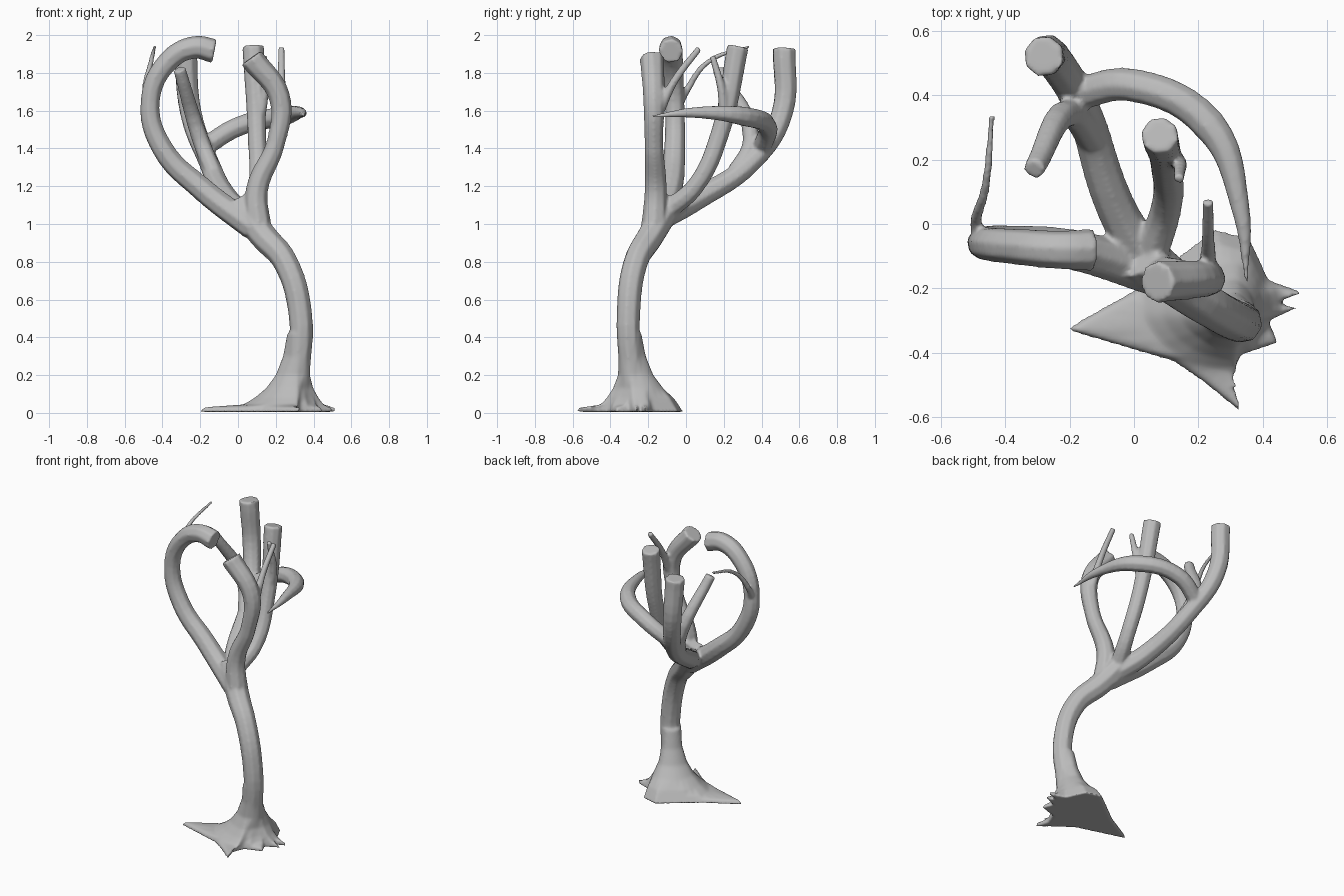
import bpy, bmesh, math
from mathutils import Vector

cube = bpy.data.objects.get("Cube")
if cube:
    bpy.data.objects.remove(cube, do_unlink=True)

bark = bpy.data.materials.new("grey_bark")
bark.use_nodes = True
grey = (0.5, 0.5, 0.5, 1)
bark.diffuse_color = grey
bark.node_tree.nodes["Principled BSDF"].inputs["Base Color"].default_value = grey


def limb(name, radii, *points):
    """Smooth tube through the points; radii are given at its start, middle and end."""
    start, middle, end = radii
    curve = bpy.data.curves.new(name, "CURVE")
    curve.dimensions = "3D"
    curve.bevel_depth = 1
    curve.bevel_resolution = 2
    curve.resolution_u = 6
    curve.use_fill_caps = True
    spline = curve.splines.new("BEZIER")
    last = len(points) - 1
    spline.bezier_points.add(last)
    for i, (knot, point) in enumerate(zip(spline.bezier_points, points)):
        along = 2 * i / last
        if along < 1:
            knot.radius = start + (middle - start) * along
        else:
            knot.radius = middle + (end - middle) * (along - 1)
        knot.co = point
        knot.handle_left_type = knot.handle_right_type = "AUTO"
    obj = bpy.data.objects.new(name, curve)
    bpy.context.collection.objects.link(obj)
    return obj


# Trunk
trunk = limb("trunk", (.062, .067, .082), (.32, -.29, .2), (.33, -.305, .52),
             (.25, -.265, .8), (.13, -.185, .94), (.01, -.09, 1.11))

# Front branch that bows outward into a ring, with its twig
ring_branch = limb("ring_branch", (.07, .052, .066), (.08, -.16, .98), (-.19, -.08, 1.185),
                   (-.4, -.06, 1.4), (-.465, -.06, 1.65), (-.37, -.07, 1.86),
                   (-.23, -.08, 1.935), (-.125, -.08, 1.915))
ring_twig = limb("ring_twig", (.025, .017, .01), (-.47, -.05, 1.6), (-.49, 0, 1.7),
                 (-.46, .12, 1.86), (-.44, .34, 1.94))

# Front branch that hooks back inward, with its twig
hook_branch = limb("hook_branch", (.07, .05, .066), (.11, -.17, .97), (.1, -.16, 1.18),
                   (.2, -.17, 1.43), (.22, -.17, 1.67), (.07, -.18, 1.88))
hook_twig = limb("hook_twig", (.03, .022, .018), (.23, -.15, 1.58), (.23, -.06, 1.76),
                 (.23, .07, 1.93))

# Upright middle branch with its twig
upright_branch = limb("upright_branch", (.055, .046, .06), (.05, -.1, 1.07), (.1, .05, 1.2),
                      (.1, .18, 1.48), (.08, .275, 1.94))
upright_twig = limb("upright_twig", (.03, .024, .017), (.12, .2, 1.58), (.14, .19, 1.7),
                    (.14, .14, 1.89))

# Back branch with its long sweeping arm and short inner branch
back_branch = limb("back_branch", (.07, .055, .064), (.05, -.14, 1.03), (-.06, .06, 1.135),
                   (-.16, .36, 1.34), (-.25, .51, 1.59), (-.28, .52, 1.93))
sweeping_arm = limb("sweeping_arm", (.052, .054, .007), (-.19, .4, 1.4), (0, .43, 1.515),
                    (.235, .305, 1.57), (.33, .05, 1.59), (.35, -.18, 1.57))
inner_branch = limb("inner_branch", (.048, .046, .034), (-.12, .25, 1.25), (-.2, .345, 1.45),
                    (-.31, .17, 1.82))

# Root flare: a spiky outline that narrows as it climbs into the trunk
outline = [(-.22, -.33), (.12, -.43), (.22, -.5), (.33, -.59), (.3, -.49),
           (.33, -.41), (.45, -.37), (.42, -.3), (.51, -.26), (.44, -.24), (.53, -.21),
           (.42, -.17), (.36, -.04), (.25, -.01), (.13, -.1), (0, -.2), (-.18, -.3)]
outline = [Vector(corner) for corner in outline]
foot, neck = Vector((.31, -.28)), Vector((.325, -.3))
top = .42
bm = bmesh.new()
rings = []
for z in (.005, .03, .045, .08, .13, .2, .3, top):
    limit = 1 if z < .04 else .055 + .33 * math.exp(-z / .12)
    middle = foot.lerp(neck, z / top)
    ring = []
    for i, corner in enumerate(outline):
        following = outline[(i + 1) % len(outline)]
        for step in range(3):
            arm = corner.lerp(following, step / 3) - foot
            way = arm.normalized()
            # the flare is steeper toward the left and the front
            steep = 1 - .5 * max(0, way.x) - .4 * max(0, -way.y)
            reach = max(.064, min(arm.length * (1 - z / .45), limit * steep))
            spot = middle + way * reach
            ring.append(bm.verts.new((spot.x, spot.y, z)))
    rings.append(ring)
for low, high in zip(rings, rings[1:]):
    for i in range(len(low)):
        j = (i + 1) % len(low)
        bm.faces.new((low[i], low[j], high[j], high[i]))
caps = [bm.faces.new(rings[0][::-1]), bm.faces.new(rings[-1])]
bmesh.ops.triangulate(bm, faces=caps)
mesh = bpy.data.meshes.new("bare_tree")
bm.to_mesh(mesh)
bm.free()
mesh.materials.append(bark)
tree = bpy.data.objects.new("bare_tree", mesh)
bpy.context.collection.objects.link(tree)

# Join the limbs and roots into one continuous tree
bpy.ops.object.select_all(action="DESELECT")
for obj in (trunk, ring_branch, ring_twig, hook_branch, hook_twig, upright_branch,
            upright_twig, back_branch, sweeping_arm, inner_branch):
    obj.select_set(True)
bpy.context.view_layer.objects.active = trunk
bpy.ops.object.convert(target="MESH")
tree.select_set(True)
bpy.context.view_layer.objects.active = tree
bpy.ops.object.join()

# Fuse the overlaps and soften the joints
fuse = tree.modifiers.new("fuse", "REMESH")
fuse.mode = "VOXEL"
fuse.voxel_size = .009
fuse.use_smooth_shade = True
soften = tree.modifiers.new("soften", "SMOOTH")
soften.factor = .5
soften.iterations = 5
